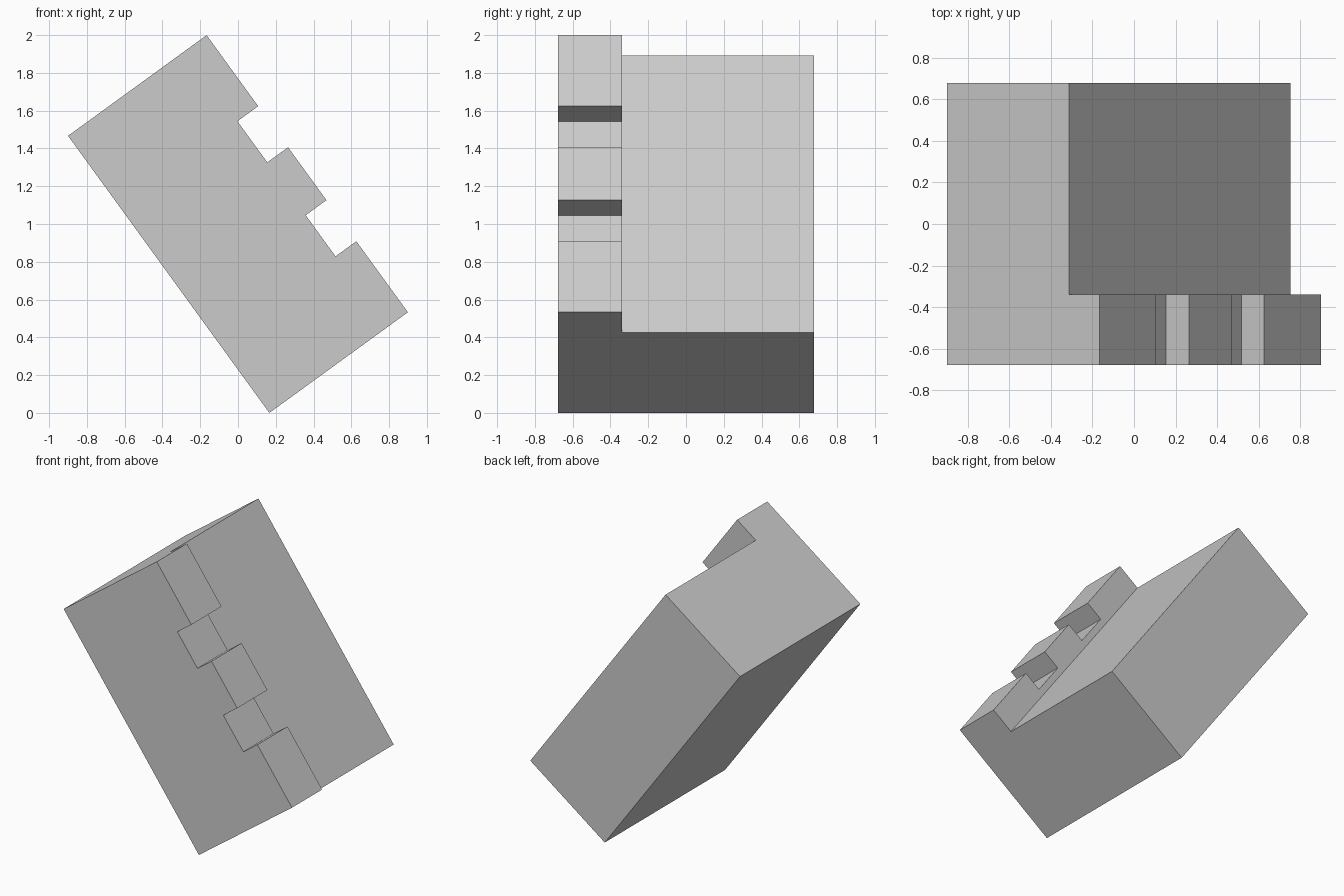
import bpy
import math
from mathutils import Matrix

default = bpy.data.objects.get("Cube")
if default:
    bpy.data.objects.remove(default, do_unlink=True)

TILT = math.radians(36)
LENGTH, DEPTH, HALF = 1.813, 0.9065, 0.677
SPLIT = -0.338           # back of the notched wall
EXTRA = 0.1              # cutter overshoot

stone = bpy.data.materials.new("plain grey")
stone.diffuse_color = (0.6, 0.6, 0.6, 1)
stone.use_nodes = True
stone.node_tree.nodes["Principled BSDF"].inputs["Base Color"].default_value = (0.6, 0.6, 0.6, 1)


def box(name, low, high):
    """Box between two corners, with the corners baked into the mesh."""
    bpy.ops.mesh.primitive_cube_add(size=1)
    obj = bpy.context.object
    obj.name = name
    size = [b - a for a, b in zip(low, high)]
    middle = [(a + b) / 2 for a, b in zip(low, high)]
    obj.data.transform(Matrix.Translation(middle) @ Matrix.Diagonal((*size, 1)))
    return obj


def cut(target, cutter):
    """Subtract the cutter and remove it."""
    mod = target.modifiers.new("cut", "BOOLEAN")
    mod.operation = "DIFFERENCE"
    mod.solver = "EXACT"
    mod.object = cutter
    cutter.hide_render = True
    bpy.context.view_layer.objects.active = target
    bpy.ops.object.modifier_apply(modifier=mod.name)
    bpy.data.objects.remove(cutter, do_unlink=True)


# Solid block, built upright from its lowest edge
block = box("battlement_block", (0, -HALF, 0), (DEPTH, HALF, LENGTH))
block.data.materials.append(stone)

# Lowered walkway behind the front wall
cut(block, box("walkway_cutter", (0.8 * DEPTH, SPLIT, -EXTRA),
               (DEPTH + EXTRA, HALF + EXTRA, LENGTH + EXTRA)))

# Two notches, mirrored about the middle of the wall
for side in (-1, 1):
    inner = LENGTH / 2 + side * 0.173
    outer = LENGTH / 2 + side * 0.442
    cut(block, box("notch_cutter", (0.85 * DEPTH, -HALF - EXTRA, min(inner, outer)),
                   (DEPTH + EXTRA, SPLIT + EXTRA, max(inner, outer))))

# Tip the block onto its edge
block.data.transform(Matrix.Translation((0.166, 0, 0)) @ Matrix.Rotation(-TILT, 4, "Y"))
block.data.update()
